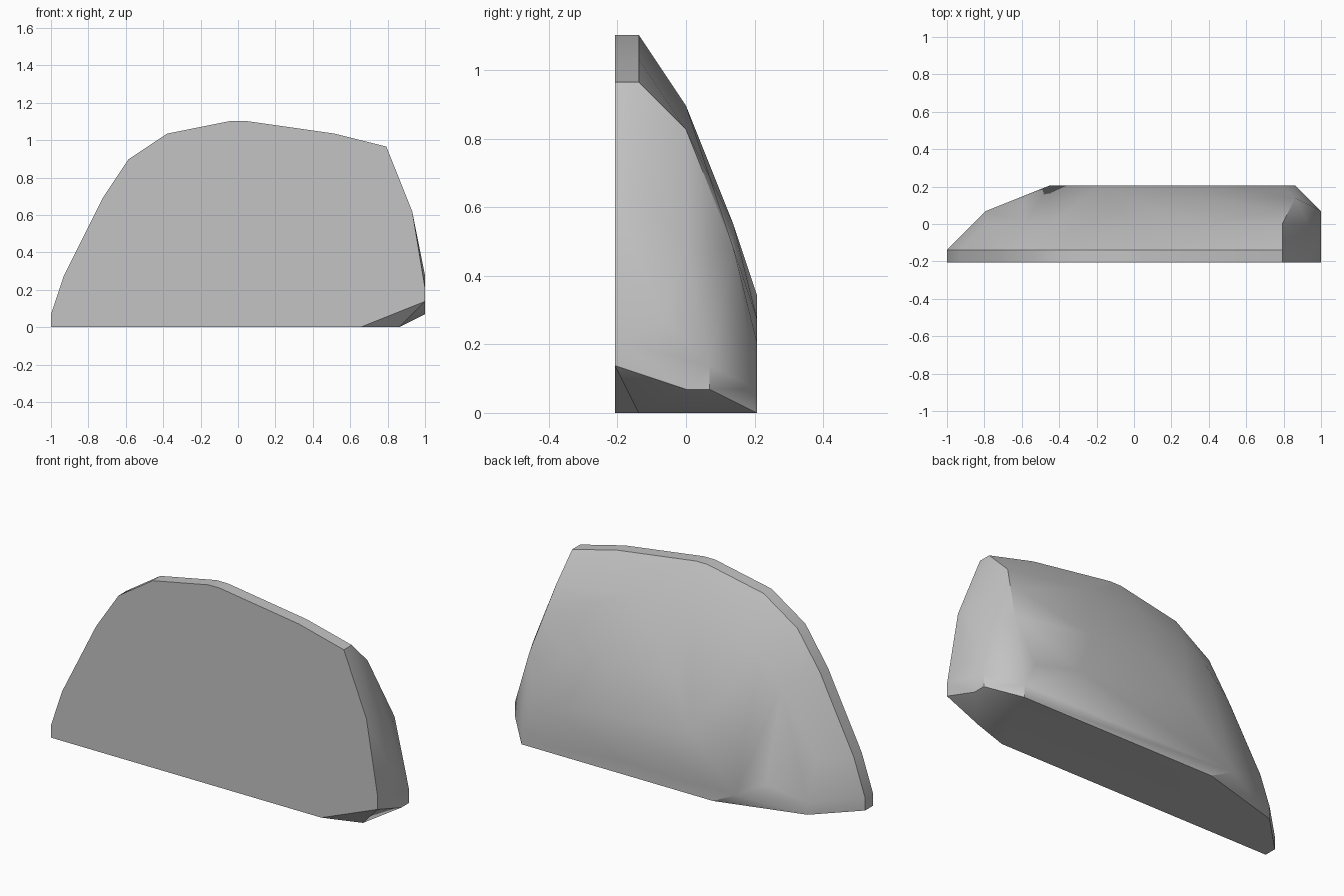
import bpy, bmesh, math

old = bpy.data.objects.get("Cube")
if old:
    bpy.data.objects.remove(old, do_unlink=True)

UNIT = 2 / 29  # the boulder is laid out on a regular grid

# Outline shared by the flat front and the narrow rim behind it
rim = [(0, 0), (0, 1), (1, 4), (4, 10), (6, 13), (9, 15),
       (14, 16), (15, 16), (22, 15), (26, 14), (28, 9)]

# Outline (x, z) of each slice from front to back
slices = {
    0: rim + [(29, 3), (29, 2), (24, 0)],
    1: rim + [(27, 0)],
    2: [(29, 4)],
    3: [(3, 4), (6, 9), (8, 11), (10, 12), (14, 13),
        (19, 13), (26, 12), (28, 7), (29, 1)],
    4: [(3, 0), (3, 1), (26, 10), (29, 2), (29, 1)],
    5: [(6, 2), (8, 4), (10, 6), (12, 7), (14, 8), (20, 8), (27, 7)],
    6: [(10, 0), (8, 1), (12, 5), (22, 4), (26, 3), (27, 1), (27, 0)],
}


def make_material(name, colour):
    mat = bpy.data.materials.new(name)
    mat.use_nodes = True
    mat.diffuse_color = colour
    bsdf = mat.node_tree.nodes["Principled BSDF"]
    bsdf.inputs["Base Color"].default_value = colour
    bsdf.inputs["Roughness"].default_value = 0.9
    return mat


# Wrap the slices in one faceted skin
bm = bmesh.new()
for depth, outline in slices.items():
    for x, z in outline:
        bm.verts.new(((x - 14.5) * UNIT, (depth - 3) * UNIT, z * UNIT))
hull = bmesh.ops.convex_hull(bm, input=bm.verts[:])
inner = {v for v in hull["geom_interior"] + hull["geom_unused"]
         if isinstance(v, bmesh.types.BMVert)}
bmesh.ops.delete(bm, geom=list(inner), context='VERTS')
bmesh.ops.dissolve_limit(bm, angle_limit=math.radians(0.5),
                         verts=bm.verts[:], edges=bm.edges[:])
bmesh.ops.recalc_face_normals(bm, faces=bm.faces[:])

mesh = bpy.data.meshes.new("boulder")
bm.to_mesh(mesh)
bm.free()
mesh.materials.append(make_material("stone grey", (0.55, 0.55, 0.55, 1)))

boulder = bpy.data.objects.new("boulder", mesh)
bpy.context.collection.objects.link(boulder)

# Soft back, crisp rim and base
bpy.ops.object.select_all(action='DESELECT')
boulder.select_set(True)
bpy.context.view_layer.objects.active = boulder
bpy.ops.object.shade_smooth_by_angle(angle=math.radians(30))
